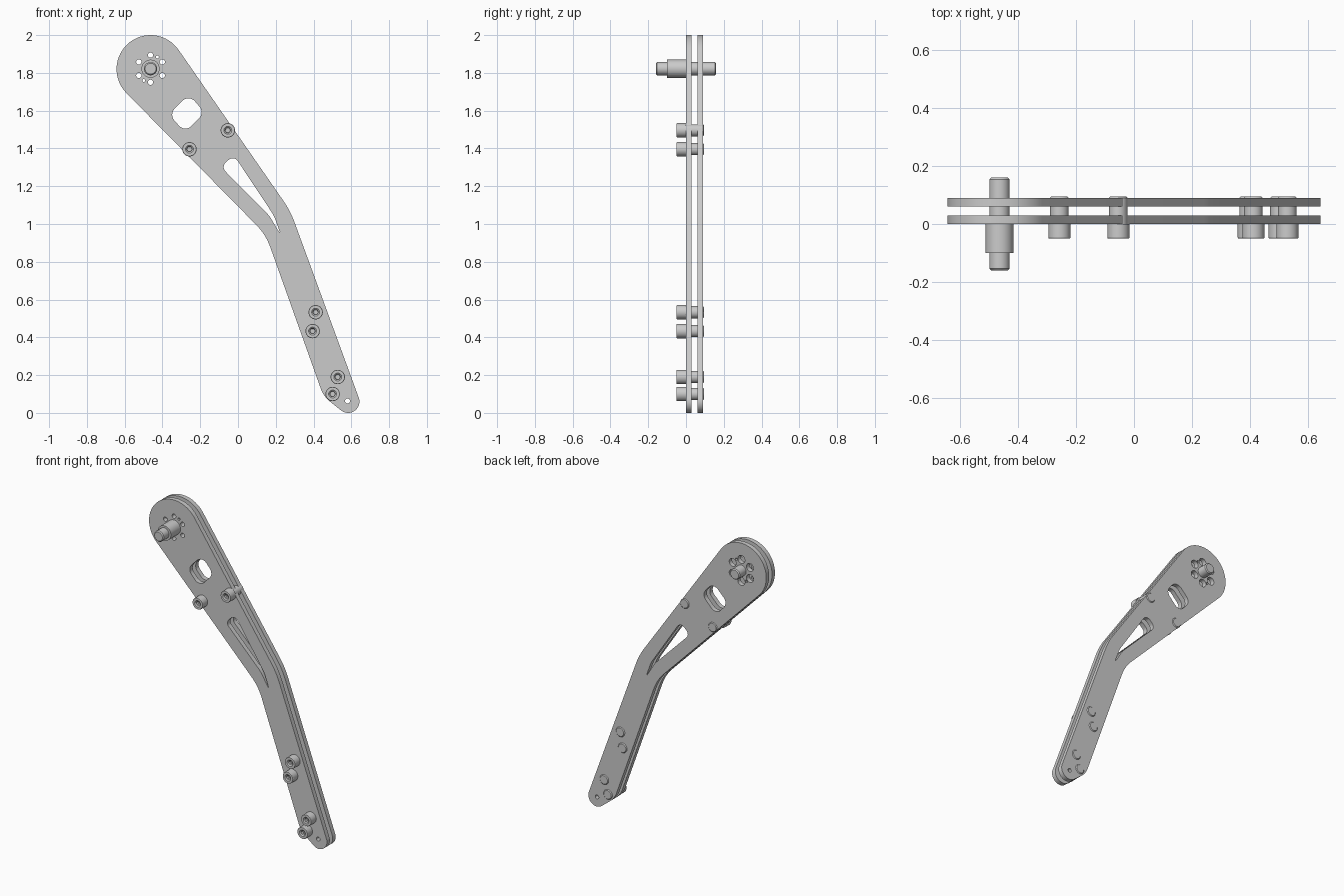
import bpy, bmesh, math
from mathutils import Vector

cube = bpy.data.objects.get("Cube")
if cube:
    bpy.data.objects.remove(cube)


def material(name, value):
    mat = bpy.data.materials.new(name)
    mat.use_nodes = True
    mat.diffuse_color = (value, value, value, 1)
    mat.node_tree.nodes["Principled BSDF"].inputs["Base Color"].default_value = mat.diffuse_color
    return mat


metal = material("grey metal", 0.6)
PIN = (-0.463, 1.822)


def finish(obj):
    bpy.ops.object.select_all(action='DESELECT')
    obj.select_set(True)
    bpy.context.view_layer.objects.active = obj
    if obj.type == 'CURVE':
        bpy.ops.object.convert(target='MESH')
    bpy.ops.object.shade_smooth_by_angle(angle=math.radians(30))


def arc(center, r, start, end, steps):
    """Points on an arc in the plate plane, angles in degrees."""
    angles = [math.radians(start + (end - start) * i / steps) for i in range(steps + 1)]
    return [(center[0] + r * math.cos(a), center[1] + r * math.sin(a)) for a in angles]


def circle(center, r, steps=24):
    return arc(center, r, 0, 360, steps)[:-1]


def fillet(before, corner, after, r, steps=8):
    """Round one corner between two neighbouring points."""
    p = Vector(corner)
    u = (Vector(before) - p).normalized()
    v = (Vector(after) - p).normalized()
    half = math.acos(u.dot(v)) / 2
    mid = p + (u + v).normalized() * r / math.sin(half)
    first = p + u * r / math.tan(half) - mid
    last = p + v * r / math.tan(half) - mid
    pts = []
    for i in range(steps + 1):
        d = first.lerp(last, i / steps).normalized() * r
        pts.append(tuple(mid + d))
    return pts


def rounded(corners, radii):
    pts = []
    for i, c in enumerate(corners):
        pts += fillet(corners[i - 1], c, corners[(i + 1) % len(corners)], radii[i])
    return pts


# Bent arm outline: round head, elbow, chamfered foot
head = arc((-0.463, 1.82), 0.18, 34.5, 225, 40)
foot = arc((0.583, 0.06), 0.06, 231.5, 380, 20)
elbow_in, heel, elbow_out = (0.147, 0.944), (0.453, 0.087), (0.277, 1.07)
outline = (head
           + fillet(head[-1], elbow_in, heel, 0.32)
           + fillet(elbow_in, heel, foot[0], 0.15)
           + foot
           + fillet(foot[-1], elbow_out, head[0], 0.5))

# Openings shared by both plates
window = rounded([(-0.365, 1.58), (-0.26, 1.687), (-0.177, 1.59), (-0.28, 1.484)], [0.045] * 4)
slot = rounded([(-0.022, 1.365), (-0.09, 1.302), (0.165, 1.045), (0.228, 0.94), (0.19, 1.045)],
               [0.032, 0.032, 0.2, 0.002, 0.2])
pin_holes = [circle(p, 0.008, 12) for p in arc(PIN, 0.072, 60, 240, 1)]
shared = [outline, window, slot, circle((0.58, 0.063), 0.013)] + pin_holes


def ring_of_holes(r):
    return [circle(p, r, 16) for p in arc(PIN, 0.072, 30, 330, 5)]


def plate(name, y, loops):
    curve = bpy.data.curves.new(name, 'CURVE')
    curve.dimensions = '2D'
    curve.fill_mode = 'BOTH'
    curve.extrude = 0.015
    for loop in loops:
        spline = curve.splines.new('POLY')
        spline.points.add(len(loop) - 1)
        for point, (x, z) in zip(spline.points, loop):
            point.co = (x, z, 0, 1)
        spline.use_cyclic_u = True
    curve.materials.append(metal)
    obj = bpy.data.objects.new(name, curve)
    bpy.context.collection.objects.link(obj)
    obj.location.y = y
    obj.rotation_euler.x = math.pi / 2
    finish(obj)


plate("front_plate", 0.015, shared + ring_of_holes(0.014))
plate("back_plate", 0.075, shared + ring_of_holes(0.026))


def turned(name, center, profile, sides=36):
    """Turn a (y, radius, is_hex) profile about an axis along y."""
    bm = bmesh.new()
    rings = []
    for y, r, is_hex in profile:
        ring = []
        for i in range(sides):
            a = math.tau * i / sides
            rad = r
            if is_hex:
                rad = r * math.cos(math.pi / 6) / math.cos(a % (math.pi / 3) - math.pi / 6)
            ring.append(bm.verts.new((rad * math.cos(a), y, rad * math.sin(a))))
        rings.append(ring)
    for a, b in zip(rings, rings[1:]):
        for i in range(sides):
            j = (i + 1) % sides
            bm.faces.new((a[i], a[j], b[j], b[i]))
    bm.faces.new(rings[0])
    bm.faces.new(rings[-1])
    bmesh.ops.recalc_face_normals(bm, faces=bm.faces)
    mesh = bpy.data.meshes.new(name)
    bm.to_mesh(mesh)
    bm.free()
    mesh.materials.append(metal)
    obj = bpy.data.objects.new(name, mesh)
    bpy.context.collection.objects.link(obj)
    obj.location = (center[0], 0, center[1])
    finish(obj)


# Pivot pin with a collar on the front
turned("pivot_pin", PIN, [(-0.16, 0.029, False), (-0.154, 0.035, False),
                          (0.154, 0.035, False), (0.16, 0.029, False)])
turned("pivot_collar", PIN, [(-0.1, 0.034, False), (-0.1, 0.048, False),
                             (0.0, 0.048, False), (0.0, 0.034, False)])

# Socket-head bolts joining the plates
bolt = [(-0.026, 0.014, True), (-0.044, 0.015, True), (-0.05, 0.021, False),
        (-0.05, 0.036, False), (-0.047, 0.038, False), (0.0, 0.038, False),
        (0.0, 0.032, False), (0.09, 0.032, False), (0.095, 0.027, False)]
places = {"upper_left": (-0.257, 1.396), "upper_right": (-0.054, 1.496),
          "middle_top": (0.411, 0.533), "middle_bottom": (0.395, 0.433),
          "lower_top": (0.528, 0.19), "lower_bottom": (0.501, 0.1)}
for place, center in places.items():
    turned(place + "_bolt", center, bolt)
